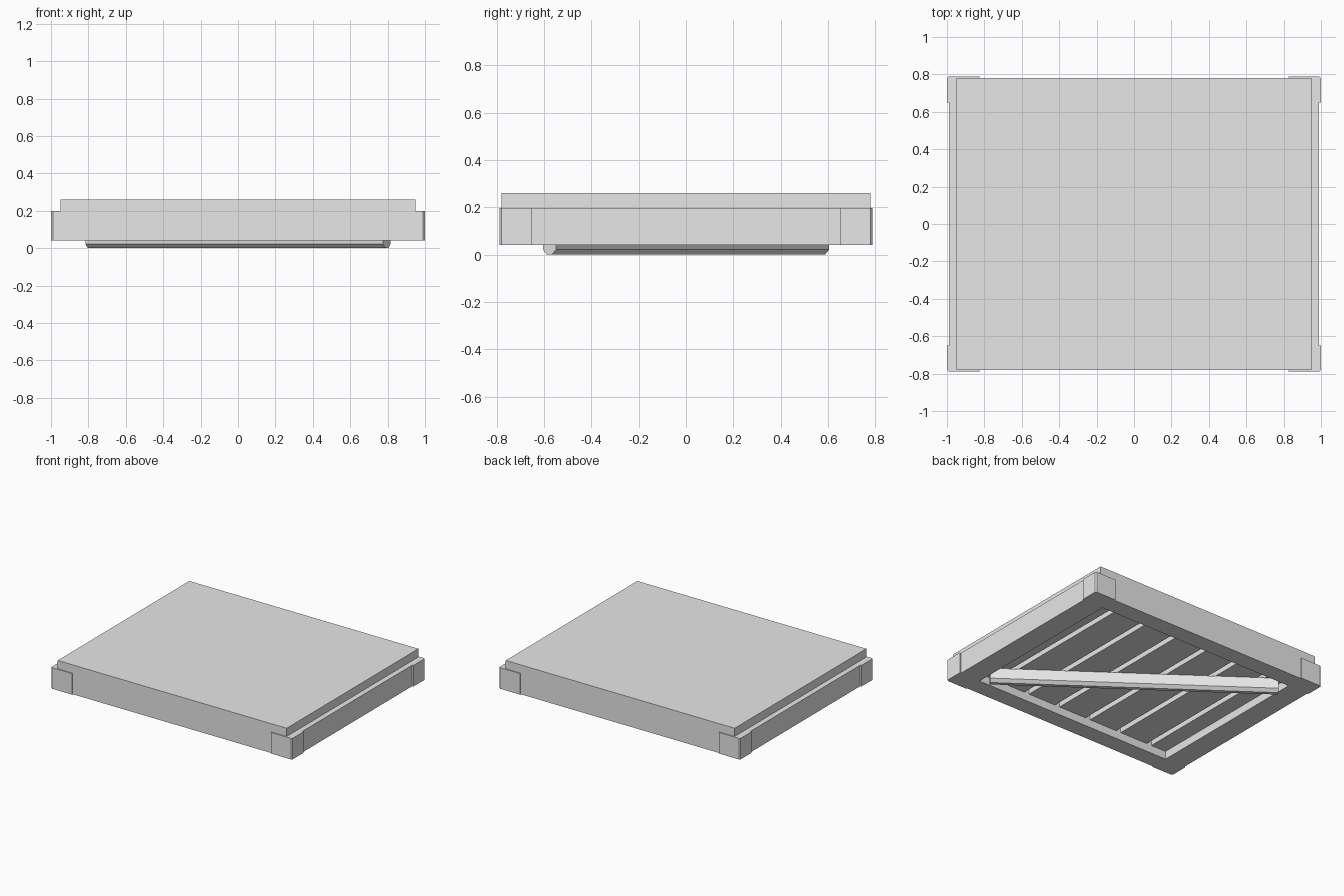
import bpy, bmesh, math
from mathutils import Matrix, Vector

cube = bpy.data.objects.get("Cube")
if cube:
    bpy.data.objects.remove(cube, do_unlink=True)

grey = bpy.data.materials.new("plain_grey")
grey.use_nodes = True
grey.diffuse_color = (0.8, 0.8, 0.8, 1)
grey.node_tree.nodes["Principled BSDF"].inputs["Base Color"].default_value = (0.8, 0.8, 0.8, 1)


def prism(name, outline, depth, matrix=Matrix()):
    """Extrude a flat outline along local z by depth."""
    bm = bmesh.new()
    face = bm.faces.new([bm.verts.new((x, y, 0)) for x, y in outline])
    side = bmesh.ops.extrude_face_region(bm, geom=[face])
    moved = [v for v in side["geom"] if isinstance(v, bmesh.types.BMVert)]
    bmesh.ops.translate(bm, verts=moved, vec=(0, 0, depth))
    bm.transform(matrix)
    bmesh.ops.recalc_face_normals(bm, faces=bm.faces)
    mesh = bpy.data.meshes.new(name)
    bm.to_mesh(mesh)
    bm.free()
    mesh.materials.append(grey)
    obj = bpy.data.objects.new(name, mesh)
    bpy.context.collection.objects.link(obj)
    return obj


def box(name, x0, x1, y0, y1, z0, z1):
    return prism(name, [(x0, y0), (x1, y0), (x1, y1), (x0, y1)], z1 - z0,
                 Matrix.Translation((0, 0, z0)))


BASE, RIM = 0.04, 0.198          # frame bottom and top
OX, OY = 0.99, 0.78              # frame outside
IX, IY = 0.825, 0.65             # frame opening

# Top panel
box("top_panel", -0.95, 0.95, -OY, OY, RIM, 0.26)

# Frame rails
box("front_rail", -OX, OX, -OY, -IY, BASE, RIM)
box("back_rail", -OX, OX, IY, OY, BASE, RIM)
box("left_rail", IX, OX, -IY, IY, BASE, RIM)
box("right_rail", -OX, -IX, -IY, IY, BASE, RIM)

# Planks under the panel, separated by narrow gaps
count, gap = 7, 0.04
pitch = 1.9 / count
for i in range(count):
    mid = (i - (count - 1) / 2) * pitch
    half = (pitch - gap) / 2
    box(f"plank_{i + 1}", max(mid - half, -IX), min(mid + half, IX), -IY, IY, 0.1, RIM)

# Corner brackets wrapping the frame, with a chamfered outer corner
bracket = [(IX, OY), (OX, OY), (OX, IY), (1.0, IY), (1.0, OY), (OX, 0.788), (IX, 0.788)]
for sx, side in ((1, "left"), (-1, "right")):
    for sy, end in ((-1, "front"), (1, "back")):
        prism(f"{end}_{side}_bracket", [(x * sx, y * sy) for x, y in bracket],
              RIM - BASE, Matrix.Translation((0, 0, BASE)))

# Diagonal brace across the underside, lower edges chamfered
direction = Vector((0.795, -0.577, 0))
along = direction.normalized()
across = Vector((0, 0, 1)).cross(along)
place = Matrix((across, (0, 0, 1), along)).transposed().to_4x4()
place.translation = -direction
w, c = 0.035, 0.022
prism("diagonal_brace", [(-w, 0.1), (-w, c), (c - w, 0), (w - c, 0), (w, c), (w, 0.1)],
      2 * direction.length, place)
